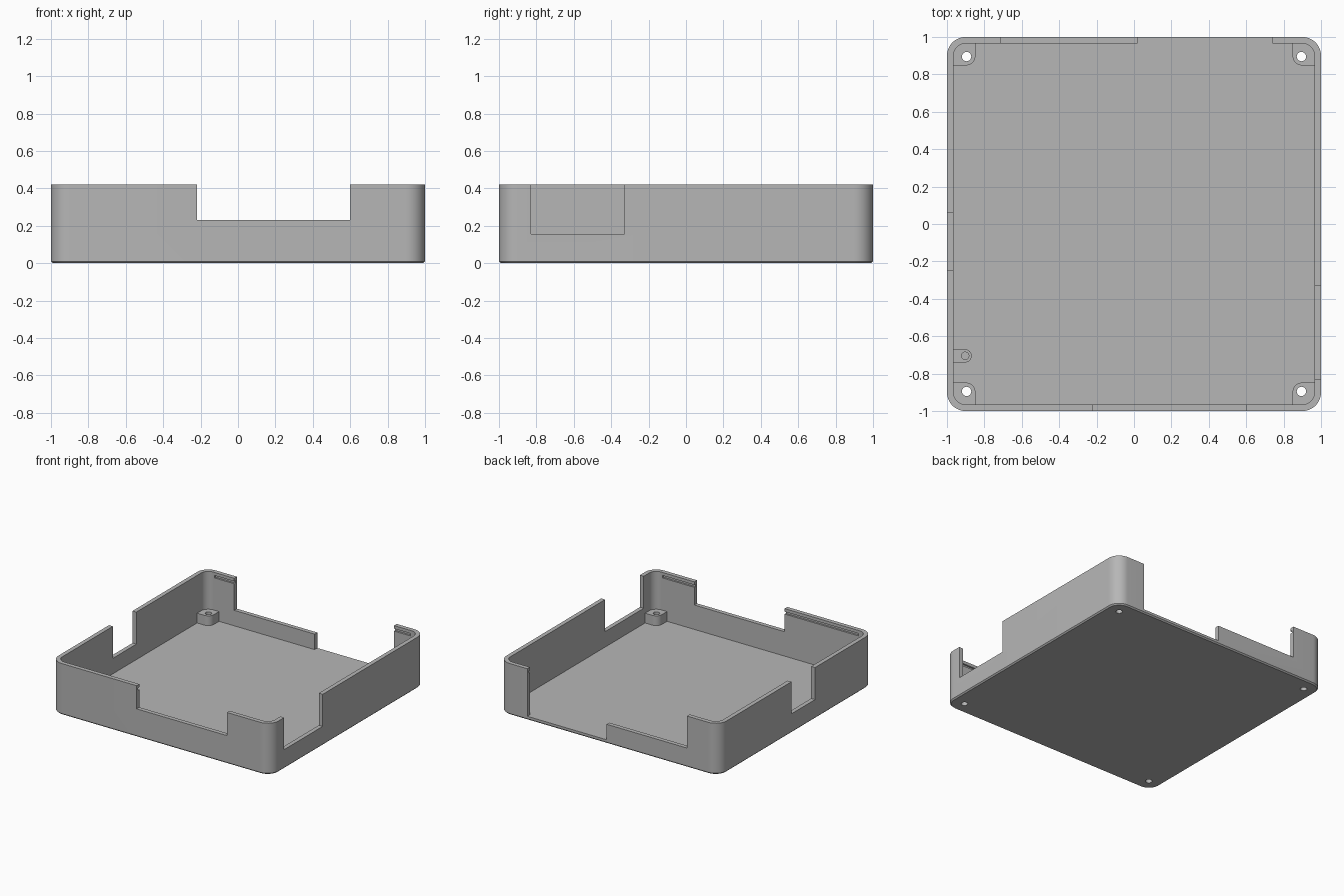
import bpy, bmesh, math

cube = bpy.data.objects.get("Cube")
if cube:
    bpy.data.objects.remove(cube, do_unlink=True)

HEIGHT, WALL, FLOOR = 0.42, 0.035, 0.03
CORNER, CHAMFER = 0.1, 0.01
BOSS_TOP, NOTCH = 0.11, 0.157

grey = bpy.data.materials.new("grey plastic")
grey.use_nodes = True
colour = (0.47, 0.47, 0.47, 1)
grey.diffuse_color = colour
grey.node_tree.nodes["Principled BSDF"].inputs["Base Color"].default_value = colour


def rounded_rect(x0, x1, y0, y1, r, steps=12):
    """Counter-clockwise outline of a rectangle with round corners."""
    if r == 0:
        return [(x0, y0), (x1, y0), (x1, y1), (x0, y1)]
    centres = [(x1 - r, y1 - r), (x0 + r, y1 - r), (x0 + r, y0 + r), (x1 - r, y0 + r)]
    points = []
    for quarter, (cx, cy) in enumerate(centres):
        for i in range(steps + 1):
            a = (quarter + i / steps) * math.pi / 2
            points.append((cx + r * math.cos(a), cy + r * math.sin(a)))
    return points


def circle(x, y, r, steps=32):
    angles = [2 * math.pi * i / steps for i in range(steps)]
    return [(x + r * math.cos(a), y + r * math.sin(a)) for a in angles]


def loft(name, sections):
    """Solid through a stack of (outline, z) sections."""
    bm = bmesh.new()
    rings = [[bm.verts.new((x, y, z)) for x, y in outline] for outline, z in sections]
    bm.faces.new(rings[0][::-1])
    bm.faces.new(rings[-1])
    for low, high in zip(rings, rings[1:]):
        for i in range(len(low)):
            j = (i + 1) % len(low)
            bm.faces.new((low[i], low[j], high[j], high[i]))
    mesh = bpy.data.meshes.new(name)
    bm.to_mesh(mesh)
    bm.free()
    mesh.materials.append(grey)
    obj = bpy.data.objects.new(name, mesh)
    bpy.context.collection.objects.link(obj)
    return obj


def prism(name, outline, z0, z1):
    return loft(name, [(outline, z0), (outline, z1)])


def box(name, x0, x1, y0, y1, z0, z1):
    return prism(name, rounded_rect(x0, x1, y0, y1, 0), z0, z1)


def subtract(target, cutter):
    mod = target.modifiers.new("cut", 'BOOLEAN')
    mod.operation, mod.solver, mod.object = 'DIFFERENCE', 'EXACT', cutter
    bpy.context.view_layer.objects.active = target
    bpy.ops.object.modifier_apply(modifier=mod.name)
    bpy.data.objects.remove(cutter, do_unlink=True)


# Outer shell with a small chamfer round the base
e = 1 - CHAMFER
side = rounded_rect(-1, 1, -1, 1, CORNER)
base = rounded_rect(-e, e, -e, e, CORNER - CHAMFER)
tray = loft("enclosure_tray", [(base, 0), (side, CHAMFER), (side, HEIGHT)])

# Cavity, leaving material for the screw bosses
w = 1 - WALL
cavity = prism("cavity", rounded_rect(-w, w, -w, w, CORNER - WALL), FLOOR, 0.6)
corners = [(sx, sy) for sx in (-1, 1) for sy in (-1, 1)]
for sx, sy in corners:
    xs, ys = sorted((sx * 0.848, sx * 1.2)), sorted((sy * 0.848, sy * 1.2))
    subtract(cavity, prism("corner_boss", rounded_rect(*xs, *ys, 0.05), -0.1, BOSS_TOP))
side_boss = rounded_rect(-1.2, -0.868, -0.74, -0.67, 0.0345)
subtract(cavity, prism("side_boss", side_boss, -0.1, BOSS_TOP))
subtract(tray, cavity)

# Screw holes through the corners, blind hole in the side boss
for sx, sy in corners:
    subtract(tray, prism("screw_hole", circle(sx * 0.895, sy * 0.895, 0.025), -0.1, 0.3))
subtract(tray, prism("blind_hole", circle(-0.903, -0.705, 0.02), 0.05, 0.3))

# Snap grooves inside the front and back walls
for ys in ((-0.98, -0.9), (0.9, 0.98)):
    subtract(tray, box("snap_groove", -0.89, 0.89, *ys, 0.375, 0.395))

# Openings in the walls
subtract(tray, box("front_opening", -0.22, 0.6, -1.1, -0.92, 0.23, 0.7))
subtract(tray, box("right_opening", 0.92, 1.1, -0.83, -0.33, NOTCH, 0.7))
subtract(tray, box("left_opening", -1.1, -0.92, -0.245, 0.06, NOTCH, 0.7))
subtract(tray, box("back_low_opening", -0.71, 0.1, 0.92, 1.1, NOTCH, 0.7))
subtract(tray, box("back_full_opening", 0.02, 0.74, 0.92, 1.1, FLOOR, 0.7))

# Smooth rounded corners, sharp edges elsewhere
bpy.ops.object.select_all(action='DESELECT')
tray.select_set(True)
bpy.context.view_layer.objects.active = tray
bpy.ops.object.shade_smooth_by_angle(angle=math.radians(30))
